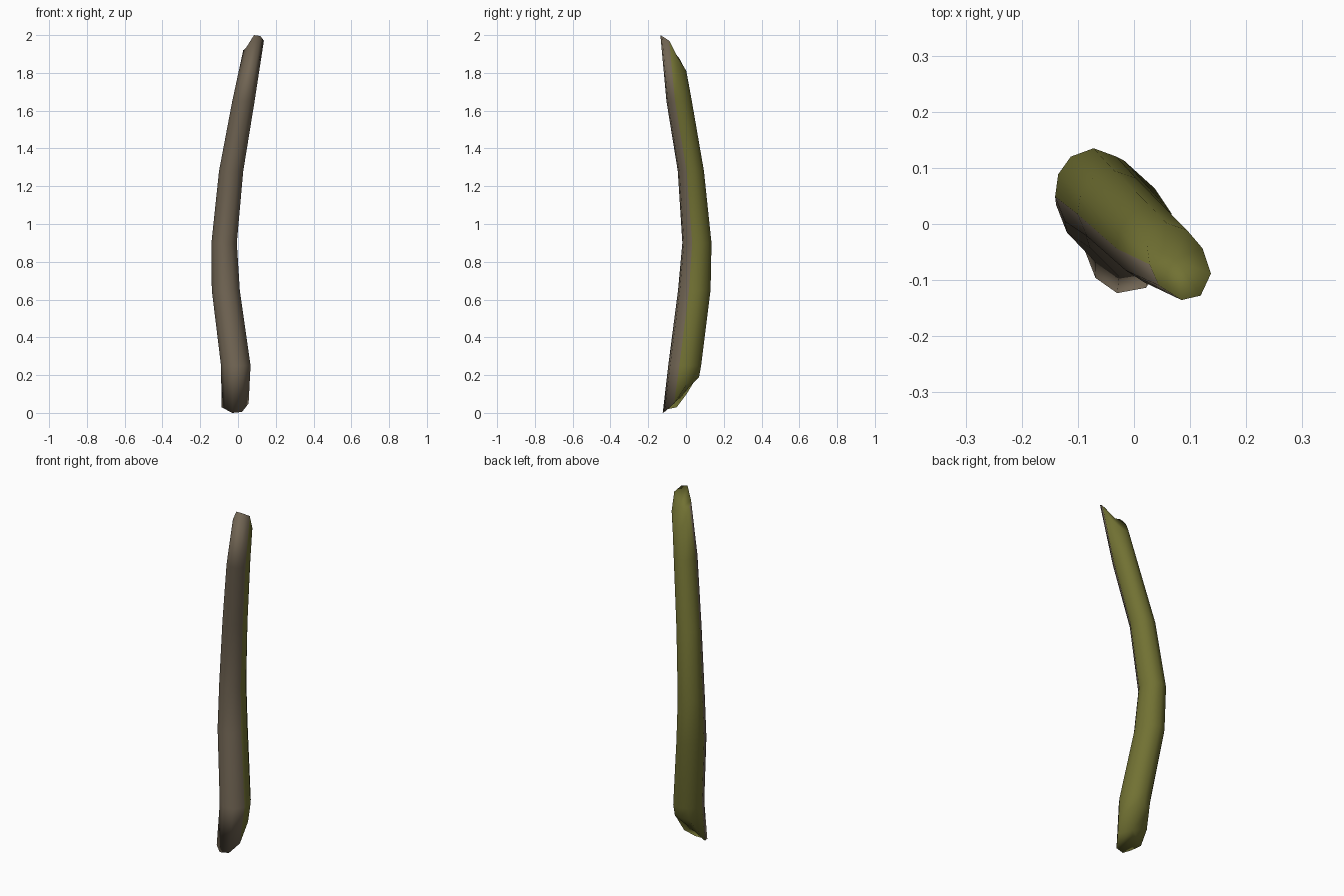
import bpy, bmesh, math

if "Cube" in bpy.data.objects:
    bpy.data.objects.remove(bpy.data.objects["Cube"])

def material(name, rgb):
    m = bpy.data.materials.new(name)
    m.diffuse_color = (*rgb, 1)
    m.use_nodes = True
    m.node_tree.nodes["Principled BSDF"].inputs["Base Color"].default_value = m.diffuse_color
    return m

bark = material("brown bark", (0.165, 0.13, 0.088))
moss = material("olive moss", (0.165, 0.165, 0.033))

# Stem sections: z, centre x, centre y, radius x, radius y
SECTIONS = [
    (0.00, -0.015, -0.045, 0.070, 0.080),
    (0.25, -0.010, -0.008, 0.078, 0.088),
    (0.65, -0.063, 0.043, 0.074, 0.087),
    (0.90, -0.072, 0.057, 0.067, 0.078),
    (1.28, -0.035, 0.025, 0.064, 0.070),
    (1.65, 0.030, -0.037, 0.059, 0.068),
    (1.80, 0.056, -0.058, 0.054, 0.060),
    (2.00, 0.095, -0.070, 0.048, 0.067),
]
ANGLES = [-18, 18, 54, 90, 126, 156, 186, 222, 258, 300]
# Ragged slanted ends: height of each corner
BOTTOM = [0.05, 0.15, 0.18, 0.19, 0.18, 0.10, 0.03, 0.02, 0.0, 0.005]
TOP = [1.97, 1.88, 1.83, 1.81, 1.83, 1.88, 1.92, 1.935, 2.0, 1.995]

def point(z, degrees):
    for a, b in zip(SECTIONS, SECTIONS[1:]):
        if z <= b[0]:
            break
    t = (z - a[0]) / (b[0] - a[0])
    cx, cy, rx, ry = [p + (q - p) * t for p, q in zip(a[1:], b[1:])]
    ang = math.radians(degrees)
    return (cx + 1.03 * rx * math.cos(ang), cy + ry * math.sin(ang), z)

# Curved stem: loft the rings, mossy on the back faces
n = len(ANGLES)
heights = [BOTTOM] + [[s[0]] * n for s in SECTIONS[1:6]] + [TOP]
bm = bmesh.new()
rings = [[bm.verts.new(point(z, a)) for z, a in zip(row, ANGLES)] for row in heights]
for low, high in zip(rings, rings[1:]):
    for i in range(n):
        j = (i + 1) % n
        f = bm.faces.new((low[i], low[j], high[j], high[i]))
        f.material_index = 1 if i < 6 else 0

# Cut ends
for ring in (rings[0], rings[-1]):
    centre = bm.verts.new([sum(v.co[k] for v in ring) / n for k in range(3)])
    for i in range(n):
        f = bm.faces.new((ring[i], ring[(i + 1) % n], centre))
        f.material_index = 1
bmesh.ops.recalc_face_normals(bm, faces=bm.faces[:])
for f in bm.faces:
    f.smooth = True

mesh = bpy.data.meshes.new("branch")
bm.to_mesh(mesh)
bm.free()
mesh.materials.append(bark)
mesh.materials.append(moss)
branch = bpy.data.objects.new("branch", mesh)
bpy.context.collection.objects.link(branch)
